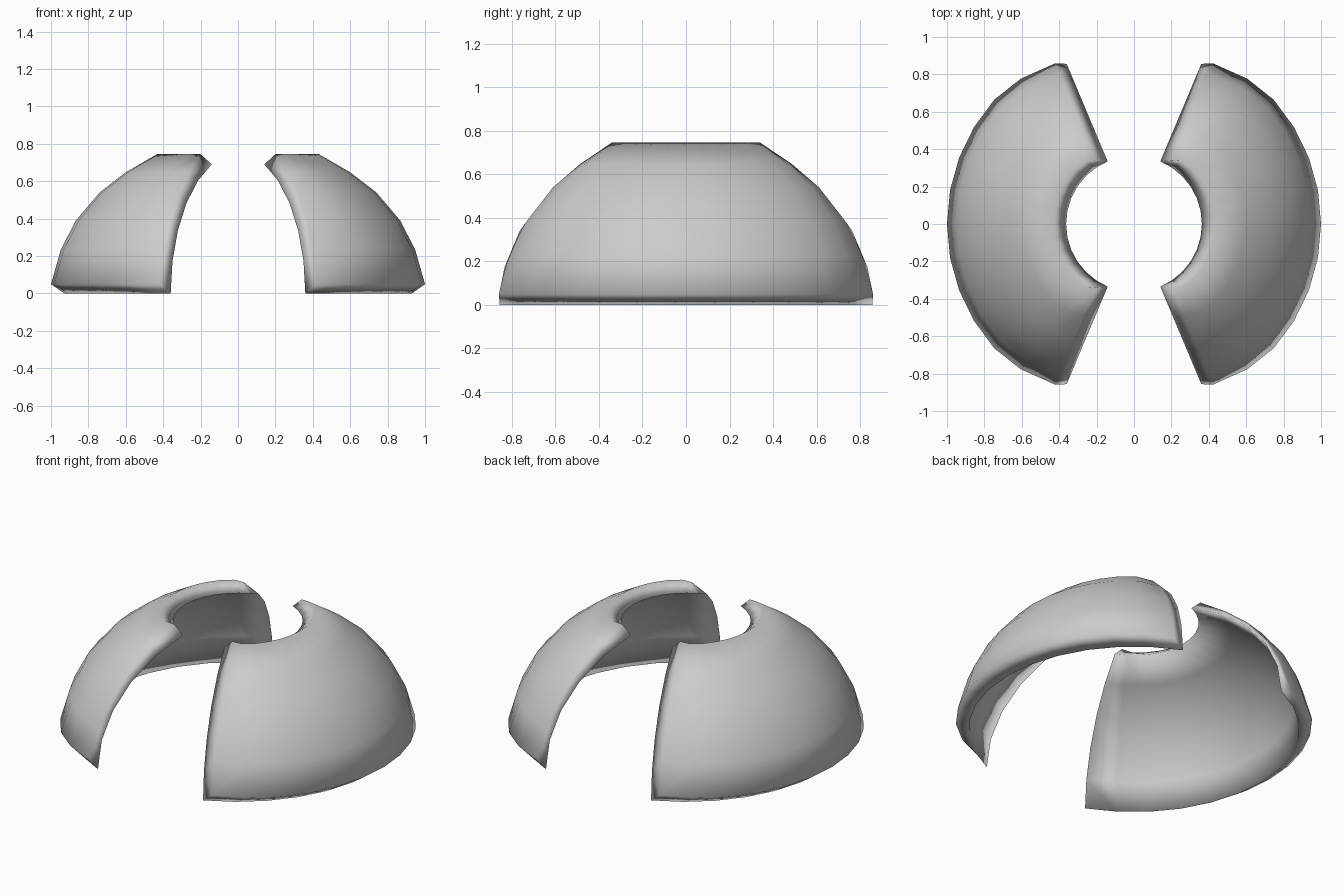
import bpy, bmesh
from math import sin, cos, radians

if "Cube" in bpy.data.objects:
    bpy.data.objects.remove(bpy.data.objects["Cube"])

# Outer dome profile (radius, height), bottom to top
OUTER = [(1.0, .05), (.947, .235), (.867, .39), (.74, .54), (.6, .648), (.432, .745)]
# Inner dome profile: an elliptical arc that reaches past the outer one at both rims
INNER = [(.929 * cos(radians(13.4 * k)), .75 * sin(radians(13.4 * k))) for k in range(6)]
HALF = 6  # segments from the middle of a shell to its cut edge


def polar(r, a, z, side):
    return (side * r * cos(radians(a)), side * r * sin(radians(a)), z)


def dome_shell(name, side):
    bm = bmesh.new()
    outer, inner = [], []
    for i in range(-HALF, HALF + 1):
        s = 1 if i > 0 else -1
        col_o, col_i = [], []
        for k in range(6):
            t = k / 5
            r, z = OUTER[k]
            a = 10.4 * i
            # cut edges slope inward on the outside
            if abs(i) == HALF:
                a = s * (63.8 - 4.2 * t * t)
                r *= .957 - .042 * t
            elif abs(i) == HALF - 1:
                r *= .985
            col_o.append(bm.verts.new(polar(r, a, z, side)))
            r, z = INNER[k]
            col_i.append(bm.verts.new(polar(r, 11.2 * i, z, side)))
        outer.append(col_o)
        inner.append(col_i)
    # Inner and outer skins
    for g in (outer, inner):
        for i in range(2 * HALF):
            for k in range(5):
                bm.faces.new((g[i][k], g[i + 1][k], g[i + 1][k + 1], g[i][k + 1]))
    # Bottom and top rims
    for k in (0, 5):
        for i in range(2 * HALF):
            bm.faces.new((outer[i][k], outer[i + 1][k], inner[i + 1][k], inner[i][k]))
    # Cut edges
    for i in (0, 2 * HALF):
        for k in range(5):
            bm.faces.new((outer[i][k], outer[i][k + 1], inner[i][k + 1], inner[i][k]))
    bmesh.ops.recalc_face_normals(bm, faces=bm.faces[:])
    for f in bm.faces:
        f.smooth = True
    mesh = bpy.data.meshes.new(name)
    bm.to_mesh(mesh)
    bm.free()
    obj = bpy.data.objects.new(name, mesh)
    bpy.context.collection.objects.link(obj)
    return obj


dome_shell("right_dome_shell", 1)
dome_shell("left_dome_shell", -1)
